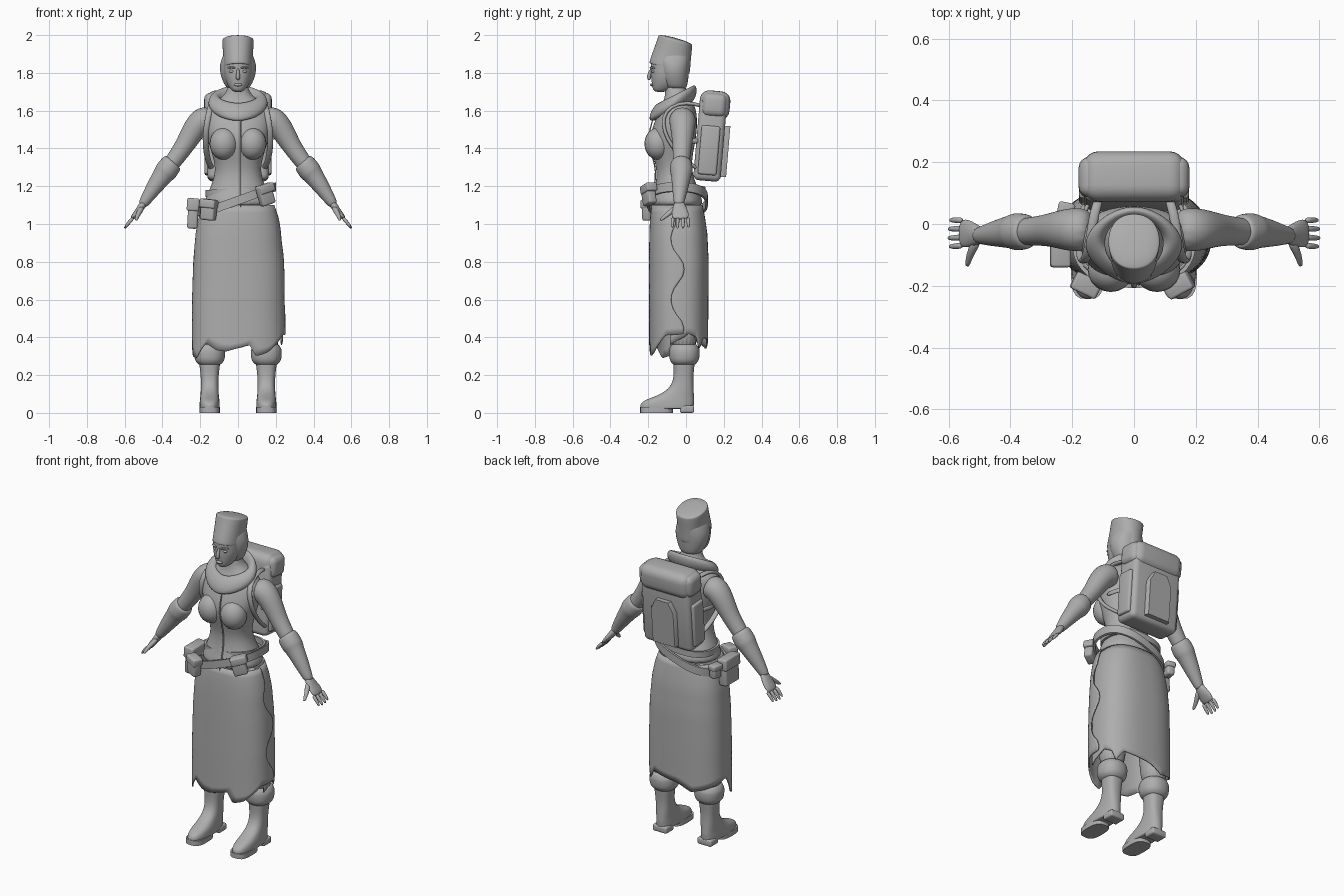
import bpy, bmesh, math
from math import sin, cos, pi, copysign
from mathutils import Vector, Matrix

if "Cube" in bpy.data.objects:
    bpy.data.objects.remove(bpy.data.objects["Cube"], do_unlink=True)

grey = bpy.data.materials.new("plain_grey")
grey.use_nodes = True
GREY = (0.42, 0.42, 0.42, 1)
grey.diffuse_color = GREY
grey.node_tree.nodes["Principled BSDF"].inputs["Base Color"].default_value = GREY


def finish(name, bm, subdiv=0):
    """Turn a bmesh into a shaded object."""
    bmesh.ops.recalc_face_normals(bm, faces=bm.faces[:])
    mesh = bpy.data.meshes.new(name)
    bm.to_mesh(mesh)
    bm.free()
    mesh.materials.append(grey)
    ob = bpy.data.objects.new(name, mesh)
    bpy.context.scene.collection.objects.link(ob)
    if subdiv:
        for p in mesh.polygons:
            p.use_smooth = True
        mod = ob.modifiers.new("smooth", 'SUBSURF')
        mod.levels = mod.render_levels = subdiv
    else:
        bpy.ops.object.select_all(action='DESELECT')
        ob.select_set(True)
        bpy.context.view_layer.objects.active = ob
        bpy.ops.object.shade_smooth_by_angle(angle=math.radians(40))
    return ob


def loft(name, rings, subdiv=2, closed=False):
    """Skin a list of point rings; cap the ends unless the rings close up."""
    bm = bmesh.new()
    vs = [[bm.verts.new(p) for p in r] for r in rings]
    pairs = list(zip(vs, vs[1:])) + ([(vs[-1], vs[0])] if closed else [])
    for a, b in pairs:
        n = len(a)
        for i in range(n):
            j = (i + 1) % n
            bm.faces.new((a[i], a[j], b[j], b[i]))
    if not closed:
        bm.faces.new(vs[0][::-1])
        bm.faces.new(vs[-1])
    return finish(name, bm, subdiv)


def outline(angle, rx, f, b, p):
    c, s = cos(angle), sin(angle)
    x = rx * copysign(abs(c) ** (2 / p), c)
    y = (f + b) / 2 + (b - f) / 2 * copysign(abs(s) ** (2 / p), s)
    return x, y


def ring(z, rx, f, b, cx=0, n=20, p=2.2, tilt=0):
    """Level oval from half width, front y and back y."""
    pts = []
    for i in range(n):
        x, y = outline(2 * pi * i / n, rx, f, b, p)
        pts.append(Vector((cx + x, y, z - tilt * (y - f))))
    return pts


def tube(name, path, radii, axis=(0, 1, 0), n=12, subdiv=1):
    """Oval tube; each radius is a number or (along axis, across)."""
    path = [Vector(p) for p in path]
    rings = []
    for i, p in enumerate(path):
        d = (path[min(i + 1, len(path) - 1)] - path[max(i - 1, 0)]).normalized()
        up = d.cross(Vector(axis)).normalized()
        side = up.cross(d)
        r = radii[i] if isinstance(radii[i], tuple) else (radii[i], radii[i])
        rings.append([p + side * r[0] * cos(2 * pi * k / n) + up * r[1] * sin(2 * pi * k / n)
                      for k in range(n)])
    return loft(name, rings, subdiv)


def box(name, loc, size, rot=(0, 0, 0), bevel=0.012, seg=3):
    bm = bmesh.new()
    bmesh.ops.create_cube(bm, size=1)
    bmesh.ops.scale(bm, vec=size, verts=bm.verts)
    bmesh.ops.bevel(bm, geom=bm.edges[:], offset=bevel, segments=seg, profile=0.5, affect='EDGES')
    m = Matrix.Translation(loc)
    for k, ax in ((2, 'Z'), (1, 'Y'), (0, 'X')):
        m = m @ Matrix.Rotation(rot[k], 4, ax)
    bm.transform(m)
    return finish(name, bm)


def ball(name, loc, size):
    bm = bmesh.new()
    bmesh.ops.create_uvsphere(bm, u_segments=20, v_segments=12, radius=1)
    bm.transform(Matrix.Translation(loc) @ Matrix.Diagonal((*size, 1)))
    return finish(name, bm)


def band(name, slope, mid, height, rx, f, b):
    """Flat belt whose height rises with x."""
    rings = []
    for dz, grow in ((-1, -.008), (-1, .004), (1, .004), (1, -.008)):
        r = ring(mid, rx + grow, f - grow, b + grow, n=40, p=2.4)
        rings.append([Vector((p.x, p.y, p.z + slope * p.x + dz * height / 2)) for p in r])
    return loft(name, rings, 0, closed=True)


# Torso, neck and bust
loft("jacket", [ring(*r) for r in (
    (1.08, .19, -.197, .098), (1.14, .172, -.18, .085), (1.2, .145, -.163, .06),
    (1.28, .117, -.153, .03), (1.36, .135, -.175, .035), (1.43, .158, -.195, .05),
    (1.5, .176, -.185, .06), (1.57, .183, -.155, .06), (1.62, .16, -.135, .05),
    (1.66, .1, -.115, .03), (1.7, .056, -.11, .0), (1.76, .052, -.11, -.005))])
for s, side in ((1, "left"), (-1, "right")):
    ball(side + "_bust", (s * .075, -.148, 1.425), (.075, .072, .085))
tube("jacket_seam", [(.015, -.17, 1.57), (.015, -.193, 1.5), (.015, -.2, 1.43),
     (.015, -.178, 1.36), (.015, -.157, 1.28), (.015, -.166, 1.2), (.015, -.2, 1.08)],
     [(.005, .004)] * 7, axis=(1, 0, 0), n=6)

# Cowl collar: one loop of cross-section rings sloping down to the front
cowl = []
for rx, f, b, dz in ((.085, -.11, .01, -.05), (.095, -.125, .02, .025), (.125, -.15, .045, .045),
                     (.16, -.185, .06, .022), (.163, -.2, .06, -.015), (.13, -.19, .045, -.045)):
    cowl.append([Vector((p.x, p.y, 1.675 + .5 * p.y + dz)) for p in ring(0, rx, f, b, n=16, p=1.75)])
loft("cowl", cowl, 2, closed=True)

# Head, hood and flat-topped hat
loft("head", [ring(*r, n=16) for r in (
    (1.698, .022, -.165, -.11), (1.715, .042, -.178, -.07), (1.745, .062, -.182, -.03),
    (1.785, .076, -.188, 0), (1.82, .08, -.186, .01), (1.87, .08, -.192, .02), (1.91, .07, -.17, .02))])
loft("hood", [ring(*r, n=16) for r in (
    (1.71, .055, -.1, .0), (1.74, .075, -.125, .01), (1.79, .096, -.14, .016),
    (1.84, .1, -.15, .022), (1.88, .086, -.165, .026), (1.92, .07, -.15, .025))])
loft("hat", [ring(z, rx, f, b, n=16, tilt=.27) for z, rx, f, b in (
    (1.85, .07, -.185, .012), (1.85, .079, -.197, .02), (1.87, .08, -.193, .024),
    (1.92, .08, -.175, .027), (1.98, .085, -.153, .034), (1.998, .085, -.148, .035),
    (2.0, .081, -.144, .032), (2.0, .05, -.11, -.01))])
tube("nose", [(0, -.18, 1.825), (0, -.19, 1.805), (0, -.2, 1.775), (0, -.19, 1.762)],
     [.006, .009, .013, .009], axis=(1, 0, 0), n=8)
ball("lips", (0, -.181, 1.737), (.022, .01, .008))
for s, side in ((1, "left"), (-1, "right")):
    ball(side + "_eye", (s * .032, -.172, 1.808), (.015, .01, .008))
    tube(side + "_brow", [(s * .012, -.19, 1.826), (s * .035, -.184, 1.832), (s * .058, -.162, 1.824)],
         [.006] * 3, n=6)

# Arms, gauntlets and hands
for s, side in ((1, "left"), (-1, "right")):
    def m(*pts):
        return [(s * x, y, z) for x, y, z in pts]
    tube(side + "_arm", m((.13, -.02, 1.56), (.195, -.018, 1.553), (.24, -.018, 1.49),
         (.285, -.02, 1.41), (.34, -.025, 1.335), (.39, -.025, 1.27)),
         [.07, .075, .064, .052, .047, .04], subdiv=2)
    tube(side + "_gauntlet", m((.343, -.025, 1.33), (.345, -.025, 1.328), (.385, -.025, 1.275),
         (.393, -.025, 1.265), (.44, -.03, 1.2), (.49, -.037, 1.125), (.51, -.037, 1.095)),
         [.045, .06, .064, .056, .046, .031, .025], subdiv=2)
    tube(side + "_palm", m((.49, -.037, 1.125), (.515, -.035, 1.085), (.54, -.03, 1.055), (.565, -.03, 1.025)),
         [(.024, .022), (.038, .02), (.048, .016), (.046, .011)], subdiv=2)
    for k, (y, reach) in enumerate(((.012, .9), (-.015, 1), (-.043, 1.02), (-.069, .92))):
        tube(f"{side}_finger_{k}", m((.553, y, 1.035), (.555 + .027 * reach, y * 1.05, 1.035 - .032 * reach),
             (.555 + .047 * reach, y * 1.05, 1.035 - .06 * reach)), [.012, .01, .007], n=8)
    tube(side + "_thumb", m((.505, -.05, 1.09), (.525, -.085, 1.06), (.535, -.115, 1.037),
         (.54, -.138, 1.018)), [.018, .015, .011, .008], axis=(1, 0, 0), n=8)

# Skirt: wrapped panel with an overlapping side slit and torn hem
PROFILE = ((1.1, .178, -.182, .088), (1.04, .2, -.19, .1), (.95, .217, -.194, .113),
           (.8, .23, -.196, .12), (.6, .236, -.196, .119), (.25, .238, -.194, .115))
HEM = ((-12, .36), (15, .42), (32, .4), (42, .34), (55, .4), (90, .38), (112, .34), (150, .38),
       (175, .41), (200, .3), (215, .29), (230, .37), (252, .33), (265, .325), (280, .36),
       (295, .3), (310, .32), (330, .41), (370, .42))


def blend(table, key):
    """Linear look-up by the first column."""
    for a, b in zip(table, table[1:]):
        if min(a[0], b[0]) <= key <= max(a[0], b[0]):
            t = (key - a[0]) / (b[0] - a[0])
            return [u + (v - u) * t for u, v in zip(a[1:], b[1:])]
    return table[-1][1:]


bm = bmesh.new()
COLS, ROWS = 110, 20
grid = []
for r in range(ROWS + 1):
    line = []
    for c in range(COLS + 1):
        u = c / COLS
        low = blend(HEM, -12 + u * 370)[0]
        z = 1.1 + (low - 1.1) * r / ROWS
        end = 358 + 9 * cos(19.6 * (z - .76)) * (z < 1)
        rx, f, b = blend(PROFILE, z)
        x, y = outline(math.radians(-12 + u * (end + 12)), rx + .014 * u, f, b, 2.5)
        line.append(bm.verts.new((x, y, z)))
    grid.append(line)
for a, b in zip(grid, grid[1:]):
    for c in range(COLS):
        bm.faces.new((a[c], a[c + 1], b[c + 1], b[c]))
skirt = finish("skirt", bm)
skirt.modifiers.new("cloth", 'SOLIDIFY').thickness = .007

# Legs and boots
for s, side in ((1, "left"), (-1, "right")):
    cx = s * .15
    loft(side + "_leg", [ring(.3, .07, -.08, .06, cx), ring(.5, .075, -.085, .065, cx),
                         ring(.8, .085, -.1, .075, s * .11), ring(1.08, .085, -.11, .07, s * .09)], 1)
    loft(side + "_boot", [ring(*r, cx, p=2.5) for r in (
        (.02, .05, -.235, .036), (.025, .054, -.245, .042), (.05, .054, -.243, .044),
        (.07, .052, -.215, .045), (.09, .049, -.155, .043), (.125, .047, -.09, .041),
        (.18, .046, -.064, .038), (.25, .054, -.067, .045), (.29, .06, -.07, .05))])
    loft(side + "_boot_cuff", [ring(*r, cx) for r in (
        (.25, .05, -.065, .045), (.262, .066, -.075, .055), (.28, .082, -.09, .072),
        (.335, .084, -.092, .075), (.345, .076, -.085, .067), (.37, .066, -.08, .06))])
    loft(side + "_sole", [ring(z, .054, -.243, -.07, cx, p=3) for z in (0, .03)], 0)
    box(side + "_heel", (cx, .005, .02), (.095, .075, .04), bevel=.01)

# Belts and pouches
band("hip_belt", .36, 1.125, .048, .198, -.203, .112)
band("waist_belt", .08, 1.175, .035, .168, -.16, .1)
for name, loc, size, rot in (
        ("right_front_pouch", (-.155, -.198, 1.075), (.08, .05, .11), (0, .1, -.45)),
        ("left_front_pouch", (.145, -.198, 1.155), (.08, .05, .11), (0, -.3, .5)),
        ("side_pouch", (-.238, -.07, 1.055), (.055, .13, .16), (0, .06, 0)),
        ("rear_side_pouch", (-.222, .035, 1.08), (.045, .06, .08), (0, 0, -.2))):
    box(name, loc, size, rot)
    lid = Vector(loc) + Vector((0, 0, size[2] * .3))
    box(name + "_flap", lid, (size[0] + .01, size[1] + .01, size[2] * .42), rot, bevel=.009)

# Backpack with rolled lid, pockets and straps
LEAN = (-.085, 0, 0)
box("pack_body", (0, .128, 1.445), (.325, .145, .435), LEAN, bevel=.03, seg=4)
box("pack_lid", (0, .152, 1.63), (.33, .162, .15), LEAN, bevel=.05, seg=5)
box("pack_lid_ends", (0, .15, 1.63), (.358, .13, .125), LEAN, bevel=.035, seg=4)
shape = ((-.08, 1.25), (.08, 1.25), (.08, 1.46), (.045, 1.52), (-.045, 1.52), (-.08, 1.46))
loft("pack_back_pocket", [[Vector((x * k, y + .085 * (z - 1.4), z)) for x, z in shape]
                          for y, k in ((.17, 1), (.215, 1), (.225, .92))], 0)
for s, side in ((1, "left"), (-1, "right")):
    box(side + "_pack_pocket", (s * .16, .122, 1.39), (.035, .1, .26), LEAN)
    tube(side + "_shoulder_strap", [(s * x, y, z) for x, y, z in (
        (.11, .09, 1.62), (.128, .04, 1.64), (.14, -.04, 1.64), (.152, -.11, 1.6), (.165, -.125, 1.53),
        (.174, -.1, 1.45), (.168, -.05, 1.38), (.155, .02, 1.32), (.13, .08, 1.28))],
        [(.017, .011)] * 9, axis=(1, 0, 0), n=8)
    tube(side + "_chest_strap", [(s * .172, -.03, 1.44), (s * .165, .03, 1.44), (s * .14, .08, 1.44)],
         [(.008, .015)] * 3, axis=(1, 0, 0), n=8)
